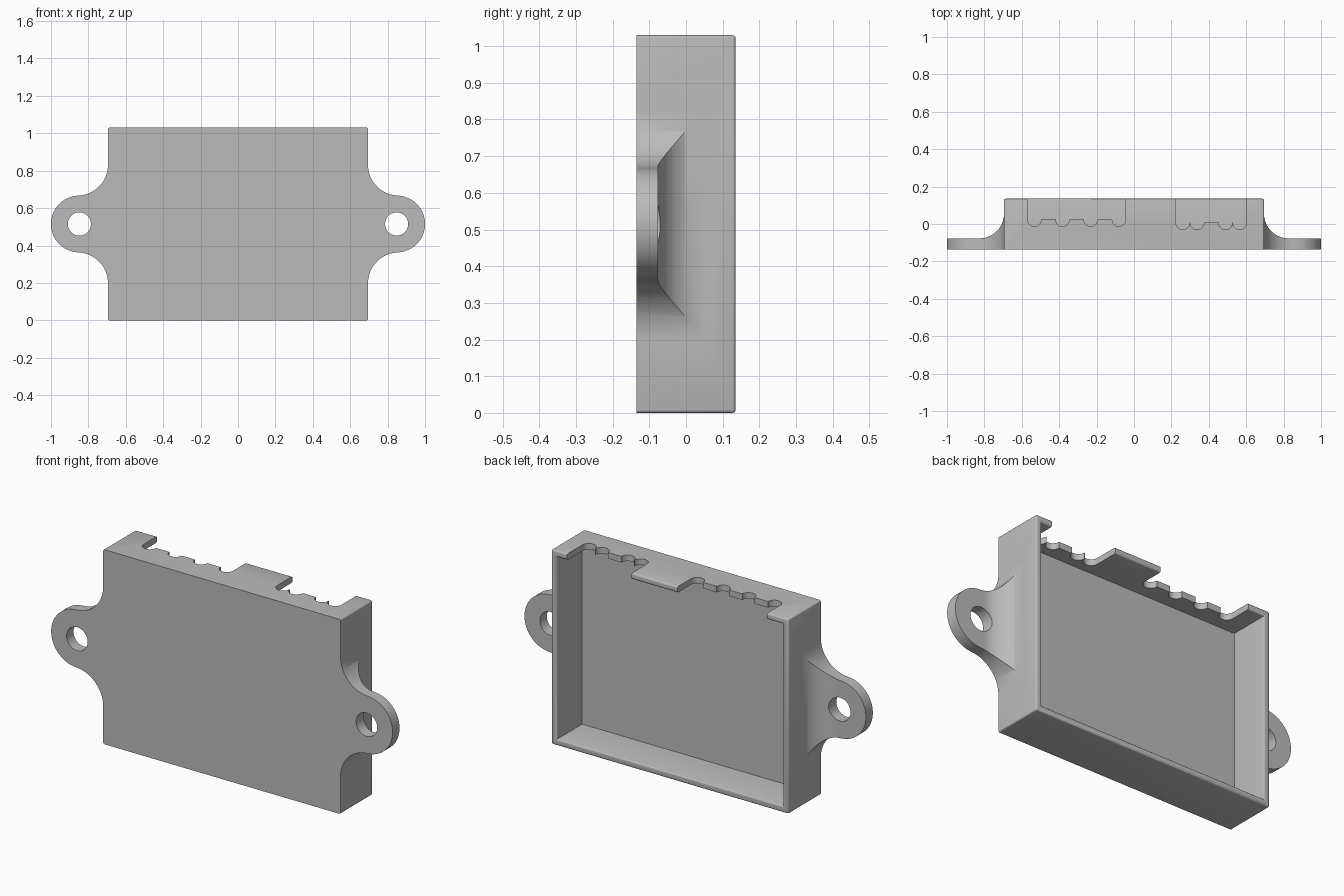
import bpy, bmesh, math
from mathutils import Vector

cube = bpy.data.objects.get("Cube")
if cube:
    bpy.data.objects.remove(cube, do_unlink=True)

W, D, H = 0.695, 0.135, 1.03      # half width, half depth, height
WALL, PLATE = 0.046, 0.058        # rim thickness, front plate thickness
MID = H / 2

grey = bpy.data.materials.new("plain grey")
grey.use_nodes = True
grey.diffuse_color = (0.5, 0.5, 0.5, 1)
grey.node_tree.nodes["Principled BSDF"].inputs["Base Color"].default_value = (0.5, 0.5, 0.5, 1)


def make_object(name, bm):
    bmesh.ops.recalc_face_normals(bm, faces=bm.faces[:])
    mesh = bpy.data.meshes.new(name)
    bm.to_mesh(mesh)
    bm.free()
    mesh.materials.append(grey)
    obj = bpy.data.objects.new(name, mesh)
    bpy.context.collection.objects.link(obj)
    return obj


def prism(name, points, direction):
    """Extrude a closed outline of 3D points along a direction."""
    bm = bmesh.new()
    face = bm.faces.new([bm.verts.new(p) for p in points])
    out = bmesh.ops.extrude_face_region(bm, geom=[face])
    verts = [g for g in out["geom"] if isinstance(g, bmesh.types.BMVert)]
    bmesh.ops.translate(bm, verts=verts, vec=Vector(direction))
    return make_object(name, bm)


def arc(cx, cy, r, start, end, steps):
    angles = [math.radians(start + (end - start) * i / steps) for i in range(steps + 1)]
    return [(cx + r * math.cos(a), cy + r * math.sin(a)) for a in angles]


def combine(target, tool, operation):
    """Apply a boolean and remove the tool."""
    mod = target.modifiers.new("combine", 'BOOLEAN')
    mod.operation = operation
    mod.solver = 'EXACT'
    mod.object = tool
    bpy.context.view_layer.objects.active = target
    bpy.ops.object.modifier_apply(modifier=mod.name)
    bpy.data.objects.remove(tool, do_unlink=True)


# Tray: box with the back face inset and sunk, edges softened except at the front
bm = bmesh.new()
bmesh.ops.create_cube(bm, size=1)
for v in bm.verts:
    v.co = Vector((v.co.x * 2 * W, v.co.y * 2 * D, (v.co.z + 0.5) * H))
bm.normal_update()
back = max(bm.faces, key=lambda f: f.calc_center_median().y)
bmesh.ops.inset_region(bm, faces=[back], thickness=WALL)
sunk = bmesh.ops.extrude_discrete_faces(bm, faces=[back])["faces"][0]
bmesh.ops.translate(bm, verts=sunk.verts[:], vec=(0, PLATE - 2 * D, 0))
soft = [e for e in bm.edges
        if max(v.co.y for v in e.verts) > D - 0.001
        and not (min(v.co.y for v in e.verts) < 0 and abs(e.verts[0].co.x) < W - 0.001)
        and not (len({round(v.co.y, 3) for v in e.verts}) == 1
                 and len({round(abs(f.normal.y), 1) for f in e.link_faces}) == 1)]
bmesh.ops.bevel(bm, geom=soft, offset=0.008, segments=3, profile=0.5, affect='EDGES')
tray = make_object("mounting_tray", bm)


# Cable notches in the top wall: rounded dips along a flat base line
def notch(base, radius, centres):
    outline = []
    for c in centres:
        outline += arc(c, base, radius, 180, 360, 12)
    outline += [(outline[-1][0], 0.3), (outline[0][0], 0.3)]
    cutter = prism("notch_cutter", [(x, y, H - 0.07) for x, y in outline], (0, 0, 0.2))
    combine(tray, cutter, 'DIFFERENCE')


notch(0.023, 0.036, [-0.533, -0.382, -0.232, -0.081])
notch(0.007, 0.037, [0.261, 0.337, 0.489, 0.565])

# Mounting ears: front outline intersected with a filleted top profile, then drilled
EAR_X, EAR_R, ROOT = 0.848, 0.152, W - 0.025
SPREAD, RISE = 0.165, 0.133       # fillet radii across and along the depth
ear_top = -D + PLATE
for side in (1, -1):
    fillet_z = EAR_R + SPREAD
    upper = arc(W + SPREAD, fillet_z, SPREAD, 180, 270, 20)
    tip = arc(EAR_X, 0, EAR_R, 86, -86, 40)
    lower = [(x, -z) for x, z in reversed(upper)]
    outline = [(ROOT, fillet_z)] + upper + tip + lower + [(ROOT, -fillet_z)]
    ear = prism("ear", [(side * x, -D, MID + z) for x, z in outline], (0, 0.25, 0))

    profile = [(ROOT, -D - 0.05), (1.1, -D - 0.05), (1.1, ear_top)]
    profile += arc(W + RISE, ear_top + RISE, RISE, 270, 180, 20)
    profile += [(ROOT, ear_top + RISE)]
    limit = prism("ear_limit", [(side * x, y, 0) for x, y in profile], (0, 0, H))
    combine(ear, limit, 'INTERSECT')

    circle = arc(EAR_X, MID, 0.062, 0, 360, 40)[:-1]
    drill = prism("drill", [(side * x, -0.3, z) for x, z in circle], (0, 0.6, 0))
    combine(ear, drill, 'DIFFERENCE')
    combine(tray, ear, 'UNION')

# Smooth curved surfaces, keep hard edges
bpy.ops.object.select_all(action='DESELECT')
tray.select_set(True)
bpy.context.view_layer.objects.active = tray
bpy.ops.object.shade_smooth_by_angle(angle=math.radians(32))
